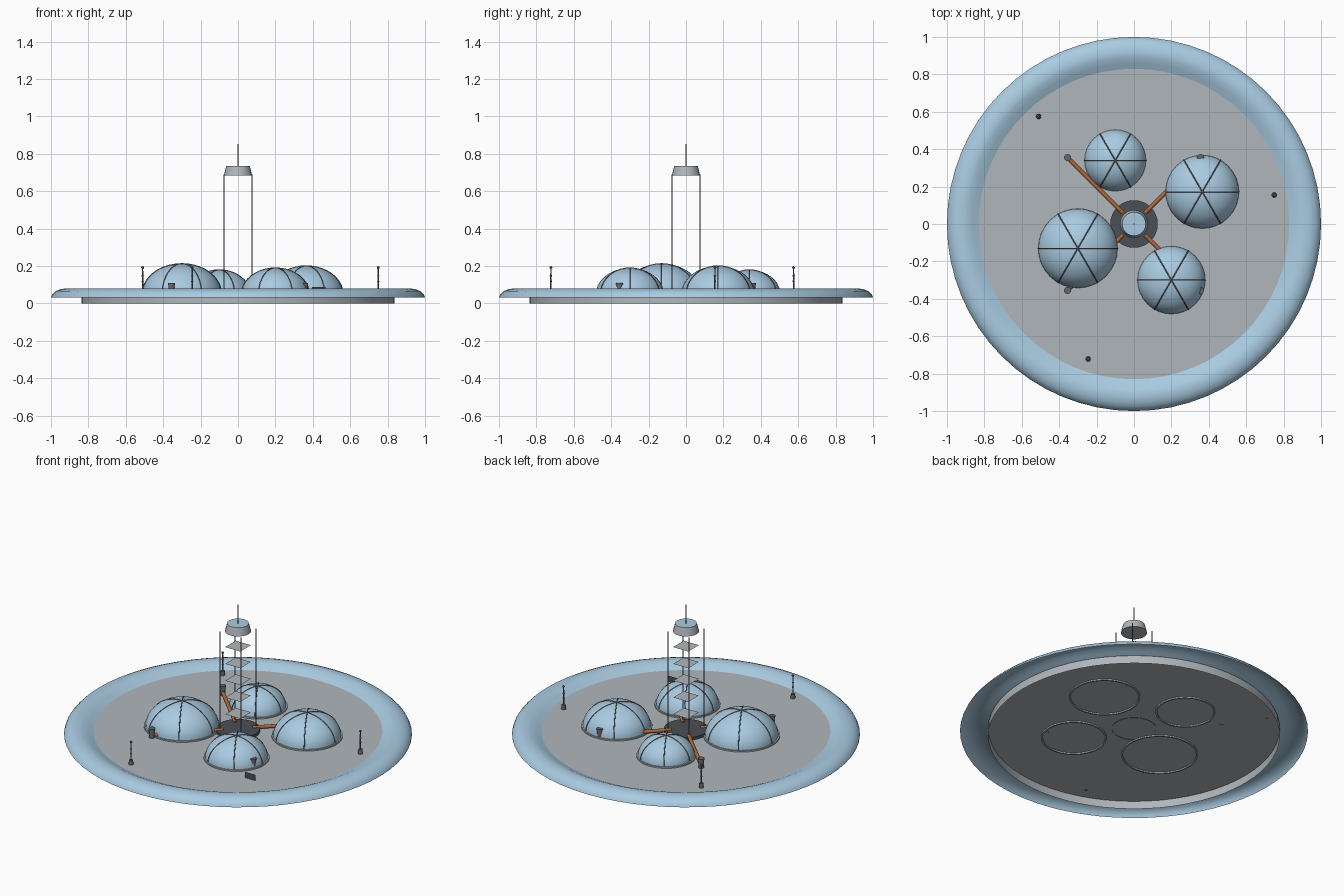
import bpy, bmesh, math
from math import sin, cos, pi, radians
from mathutils import Vector

if "Cube" in bpy.data.objects:
    bpy.data.objects.remove(bpy.data.objects["Cube"])


def material(name, rgb):
    m = bpy.data.materials.new(name)
    m.diffuse_color = (*rgb, 1)
    m.use_nodes = True
    m.node_tree.nodes["Principled BSDF"].inputs["Base Color"].default_value = m.diffuse_color
    return m


BLUE = material("pale blue", (0.40, 0.60, 0.76))
GREY = material("light grey", (0.43, 0.47, 0.50))
DARK = material("dark grey", (0.07, 0.08, 0.09))
STEEL = material("steel grey", (0.14, 0.14, 0.14))
ORANGE = material("rust orange", (0.45, 0.14, 0.045))
FLOOR = 0.05


def finish(name, bm, mat, smooth=True):
    me = bpy.data.meshes.new(name)
    bm.to_mesh(me)
    bm.free()
    me.materials.append(mat)
    for p in me.polygons:
        p.use_smooth = smooth
    ob = bpy.data.objects.new(name, me)
    bpy.context.collection.objects.link(ob)
    if smooth:
        me.set_sharp_from_angle(angle=radians(35))
    return ob


def lathe(name, profile, mat, at=(0, 0, 0), n=64, closed=False):
    """Turn an (r, z) profile, listed from bottom to top, around z."""
    bm = bmesh.new()
    rings = []
    for r, z in profile:
        if r == 0:
            rings.append([bm.verts.new((at[0], at[1], at[2] + z))] * n)
        else:
            rings.append([bm.verts.new((at[0] + r * cos(2 * pi * i / n),
                                        at[1] + r * sin(2 * pi * i / n),
                                        at[2] + z)) for i in range(n)])
    pairs = list(zip(rings, rings[1:]))
    if closed:
        pairs.append((rings[-1], rings[0]))
    for a, b in pairs:
        for i in range(n):
            j = (i + 1) % n
            vs = []
            for v in (a[i], a[j], b[j], b[i]):
                if v not in vs:
                    vs.append(v)
            bm.faces.new(vs)
    return finish(name, bm, mat)


def rod(name, p, q, r, mat, n=12):
    p, q = Vector(p), Vector(q)
    ob = lathe(name, [(0, 0), (r, 0), (r, (q - p).length), (0, (q - p).length)], mat, n=n)
    ob.rotation_mode = 'QUATERNION'
    ob.rotation_quaternion = (q - p).to_track_quat('Z', 'Y')
    ob.location = p
    return ob


def plate(name, corners, mat):
    bm = bmesh.new()
    bm.faces.new([bm.verts.new(c) for c in corners])
    return finish(name, bm, mat, False)


# crater rim, floor and the hollow skirt below
lathe("crater_rim", [(1.0, 0.033), (0.993, 0.048), (0.975, 0.066), (0.95, 0.076), (0.92, 0.081),
                     (0.89, 0.077), (0.86, 0.064), (0.83, FLOOR)], BLUE)
lathe("ground_floor", [(0.84, FLOOR), (0, FLOOR)], GREY)
lathe("ground_skirt", [(0.838, 0), (0.838, FLOOR)], GREY)

# habitat domes with base ring and six ribs each
domes = [(-0.30, -0.13, 0.213, 0.163), (0.365, 0.172, 0.197, 0.151),
         (0.20, -0.30, 0.182, 0.140), (-0.10, 0.34, 0.165, 0.130)]
for k, (x, y, r, h) in enumerate(domes):
    at = (x, y, FLOOR)
    arc = [(r * cos(pi / 2 * i / 10), h * sin(pi / 2 * i / 10)) for i in range(10)] + [(0, h)]
    lathe(f"dome_{k}", arc, BLUE, at, n=32)
    lathe(f"dome_base_ring_{k}", [(r - 0.003, -0.008), (r + 0.007, -0.008),
                                  (r + 0.007, 0.008), (r - 0.003, 0.008)], GREY, at, n=48, closed=True)
    for a in range(3):
        cu = bpy.data.curves.new(f"dome_rib_{k}_{a}", 'CURVE')
        cu.dimensions = '3D'
        cu.bevel_depth = 0.003
        cu.bevel_resolution = 1
        sp = cu.splines.new('POLY')
        sp.points.add(20)
        for i, pt in enumerate(sp.points):
            t = pi * i / 20
            pt.co = (x + r * cos(t) * cos(a * pi / 3), y + r * cos(t) * sin(a * pi / 3),
                     FLOOR + h * sin(t), 1)
        cu.materials.append(STEEL)
        bpy.context.collection.objects.link(bpy.data.objects.new(cu.name, cu))

# central tower: pad, legs, decks, cabin, antenna
lathe("tower_pad", [(0.127, FLOOR - 0.002), (0.127, 0.068), (0, 0.068)], DARK, n=32)
for sx in (-1, 1):
    for sy in (-1, 1):
        rod("tower_leg", (sx * 0.074, sy * 0.074, FLOOR), (sx * 0.074, sy * 0.074, 0.69), 0.003, STEEL, 8)
        # pipe from the pad to a pump at its end
        e = 0.355
        rod("pipe", (sx * 0.06, sy * 0.06, 0.066), (sx * e, sy * e, 0.066), 0.011, ORANGE)
        lathe("pump", [(0, 0), (0.016, 0), (0.016, 0.05), (0.019, 0.05), (0.019, 0.06), (0, 0.06)],
              STEEL, (sx * e, sy * e, FLOOR), n=16)
for i in range(5):
    z, d = 0.163 + i * 0.1065, 0.053
    plate("tower_deck", [(-d, -d, z), (d, -d, z), (d, d, z), (-d, d, z)], GREY)
lathe("cabin", [(0, 0.685), (0.075, 0.685), (0.063, 0.735)], GREY, n=24)
lathe("cabin_roof", [(0.063, 0.735), (0, 0.735)], BLUE, n=24)
rod("antenna", (0, 0, 0.73), (0, 0, 0.853), 0.0035, STEEL, 8)

# beacon masts with foot, collars and lamp
for x, y in [(-0.51, 0.575), (0.75, 0.155), (-0.245, -0.722)]:
    lathe("beacon_mast", [(0, 0), (0.014, 0), (0.012, 0.028), (0.004, 0.03), (0.004, 0.065),
                          (0.007, 0.068), (0.004, 0.072), (0.004, 0.095), (0.007, 0.098),
                          (0.004, 0.102), (0.003, 0.138), (0, 0.138)], STEEL, (x, y, FLOOR), n=12)
    lathe("beacon_lamp", [(0, 0.134), (0.006, 0.137), (0.008, 0.142), (0.006, 0.147), (0, 0.150)],
          STEEL, (x, y, FLOOR), n=12)

# small upright panel near the front dome
plate("upright_panel", [(0.395, -0.495, FLOOR), (0.468, -0.495, FLOOR),
                        (0.468, -0.495, 0.087), (0.395, -0.495, 0.087)], DARK)
